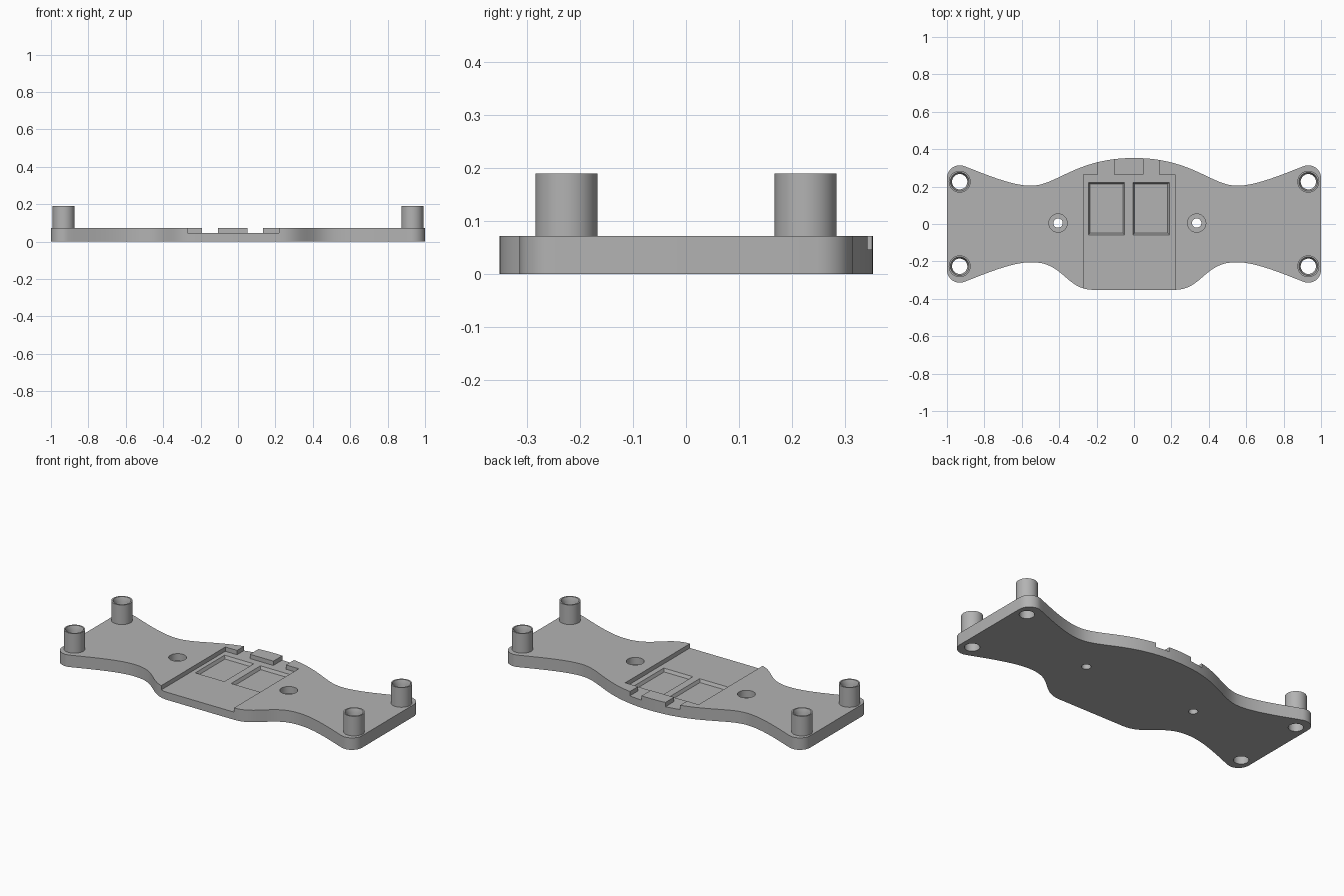
import bpy, bmesh, math
from mathutils import Vector
from mathutils.geometry import interpolate_bezier

if "Cube" in bpy.data.objects:
    bpy.data.objects.remove(bpy.data.objects["Cube"])

TOP, FLOOR, POST_TOP = 0.072, 0.046, 0.19
POST_X, POST_Y = 0.932, 0.226

grey = bpy.data.materials.new("plain grey")
grey.use_nodes = True
grey.diffuse_color = (0.45, 0.45, 0.45, 1)
grey.node_tree.nodes["Principled BSDF"].inputs["Base Color"].default_value = grey.diffuse_color


def make(name, bm):
    bmesh.ops.recalc_face_normals(bm, faces=bm.faces)
    mesh = bpy.data.meshes.new(name)
    bm.to_mesh(mesh)
    bm.free()
    mesh.materials.append(grey)
    obj = bpy.data.objects.new(name, mesh)
    bpy.context.collection.objects.link(obj)
    return obj


def smooth(obj):
    bpy.ops.object.select_all(action='DESELECT')
    obj.select_set(True)
    bpy.context.view_layer.objects.active = obj
    bpy.ops.object.shade_smooth_by_angle(angle=math.radians(30))


def cut(target, cutter):
    bpy.context.view_layer.objects.active = target
    mod = target.modifiers.new("cut", 'BOOLEAN')
    mod.operation, mod.solver, mod.object = 'DIFFERENCE', 'EXACT', cutter
    bpy.ops.object.modifier_apply(modifier=mod.name)
    bpy.data.objects.remove(cutter)


def box(x0, x1, y0, y1, z0, z1, taper=0):
    """Box whose bottom face is drawn in by the taper."""
    bm = bmesh.new()
    rings = []
    for z, t in ((z0, taper), (z1, 0)):
        rings.append([bm.verts.new((x, y, z)) for x, y in (
            (x0 + t, y0 + t), (x1 - t, y0 + t), (x1 - t, y1 - t), (x0 + t, y1 - t))])
        bm.faces.new(rings[-1])
    for i in range(4):
        j = (i + 1) % 4
        bm.faces.new((rings[0][i], rings[0][j], rings[1][j], rings[1][i]))
    return make("cutter", bm)


def rod(x, y, r, z0, z1):
    bm = bmesh.new()
    bmesh.ops.create_cone(bm, cap_ends=True, segments=32, radius1=r, radius2=r, depth=z1 - z0)
    bmesh.ops.translate(bm, verts=bm.verts, vec=(x, y, (z0 + z1) / 2))
    return make("cutter", bm)


def bezier(points, steps=14):
    return [(p.x, p.y) for p in interpolate_bezier(*[Vector((*q, 0)) for q in points], steps)]


# Plate outline: right half of each long side, from the middle to the end corner
def corner():
    cx, cy, r = 0.932, 0.246, 0.068
    return [(cx + r * math.cos(a), cy + r * math.sin(a))
            for a in (math.radians(110 - 110 * i / 10) for i in range(11))]


def side(hub):
    neck = bezier([(0.54, 0.205), (0.64, 0.2), (0.78, 0.26), corner()[0]])
    return hub + neck[1:] + corner()[1:]


back = side(bezier([(0, 0.353), (0.3, 0.353), (0.41, 0.212), (0.54, 0.205)], 22))
front = side([(0, 0.352)] + bezier([(0.22, 0.352), (0.36, 0.352), (0.38, 0.205), (0.54, 0.205)], 20))
right = back + [(x, -y) for x, y in reversed(front)]
outline = right + [(-x, y) for x, y in reversed(right[1:-1])]

bm = bmesh.new()
base = bm.faces.new([bm.verts.new((x, y, 0)) for x, y in outline])
raised = bmesh.ops.extrude_face_region(bm, geom=[base])["geom"]
bmesh.ops.translate(bm, vec=(0, 0, TOP), verts=[v for v in raised if isinstance(v, bmesh.types.BMVert)])
plate = make("base_plate", bm)

# Shallow tray, open at the front, with two slots between the rear tabs
cut(plate, box(-0.27, 0.22, -0.5, 0.265, FLOOR, 0.2))
for x0, x1 in ((-0.192, -0.106), (0.05, 0.134)):
    cut(plate, box(x0, x1, 0.2, 0.5, FLOOR, 0.2))

# Two rectangular pockets in the tray floor
for x0 in (-0.245, -0.006):
    cut(plate, box(x0, x0 + 0.195, -0.058, 0.222, 0.028, FLOOR + 0.001, 0.009))

# Stepped screw holes
for x in (-0.406, 0.335):
    cut(plate, rod(x, 0.005, 0.049, 0.03, 0.2))
    cut(plate, rod(x, 0.005, 0.025, -0.1, 0.2))

# Corner posts with through holes and a widened mouth
profile = [(0.041, TOP), (0.0585, TOP), (0.0585, POST_TOP), (0.05, POST_TOP), (0.041, 0.165)]
for sx, x_name in ((1, "left"), (-1, "right")):
    for sy, y_name in ((1, "back"), (-1, "front")):
        cut(plate, rod(sx * POST_X, sy * POST_Y, 0.041, -0.1, 0.2))
        bm = bmesh.new()
        n = 32
        rings = [[bm.verts.new((r * math.cos(math.tau * i / n), r * math.sin(math.tau * i / n), z))
                  for i in range(n)] for r, z in profile]
        for a, b in zip(rings, rings[1:] + rings[:1]):
            for i in range(n):
                j = (i + 1) % n
                bm.faces.new((a[i], a[j], b[j], b[i]))
        bmesh.ops.translate(bm, verts=bm.verts, vec=(sx * POST_X, sy * POST_Y, 0))
        smooth(make(f"{y_name}_{x_name}_post", bm))
smooth(plate)
